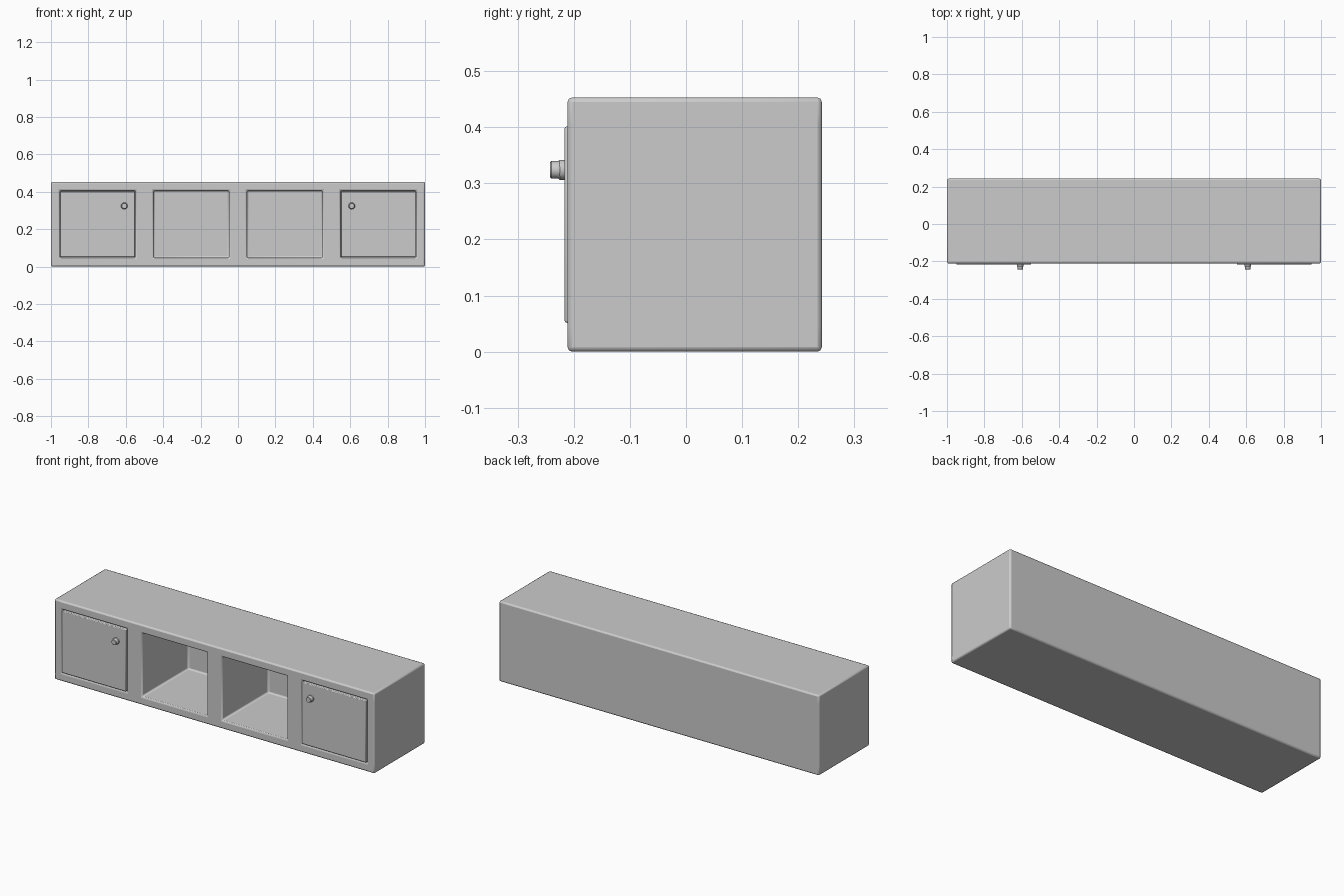
import bpy, bmesh, math

if "Cube" in bpy.data.objects:
    bpy.data.objects.remove(bpy.data.objects["Cube"])

FRONT, BACK, HEIGHT = -0.211, 0.242, 0.453
INNER_BACK = 0.2
MID_Z = HEIGHT / 2


def finish(name, bm, bevel, segments=2):
    bmesh.ops.recalc_face_normals(bm, faces=bm.faces)
    mesh = bpy.data.meshes.new(name)
    bm.to_mesh(mesh)
    bm.free()
    obj = bpy.data.objects.new(name, mesh)
    bpy.context.collection.objects.link(obj)
    if bevel:
        mod = obj.modifiers.new("edge_bevel", 'BEVEL')
        mod.width, mod.segments, mod.limit_method = bevel, segments, 'ANGLE'
    bpy.ops.object.select_all(action='DESELECT')
    obj.select_set(True)
    bpy.context.view_layer.objects.active = obj
    bpy.ops.object.shade_smooth_by_angle(angle=math.radians(40))
    return obj


def box(name, x, y, z, bevel):
    bm = bmesh.new()
    bmesh.ops.create_cube(bm, size=1)
    for v in bm.verts:
        v.co = [lo + (c + 0.5) * (hi - lo) for c, (lo, hi) in zip(v.co, (x, y, z))]
    return finish(name, bm, bevel)


# Cabinet carcass: front grid with four openings pushed in, outline pulled back
xs = [-1, -0.952, -0.548, -0.452, -0.048, 0.048, 0.452, 0.548, 0.952, 1]
zs = [0, MID_Z - 0.179, MID_Z + 0.179, HEIGHT]
bm = bmesh.new()
grid = [[bm.verts.new((x, FRONT, z)) for z in zs] for x in xs]
openings = []
for i in range(len(xs) - 1):
    for j in range(3):
        face = bm.faces.new((grid[i][j], grid[i + 1][j], grid[i + 1][j + 1], grid[i][j + 1]))
        if i % 2 == 1 and j == 1:
            openings.append(face)
rim = [e for e in bm.edges if e.is_boundary]
outer = bmesh.ops.extrude_edge_only(bm, edges=rim)["geom"]
for v in (g for g in outer if isinstance(g, bmesh.types.BMVert)):
    v.co.y = BACK
bmesh.ops.contextual_create(bm, geom=[g for g in outer if isinstance(g, bmesh.types.BMEdge)])
for face in bmesh.ops.extrude_discrete_faces(bm, faces=openings)["faces"]:
    # walls of one compartment
    for v in face.verts:
        v.co.y = INNER_BACK
finish("cabinet_body", bm, 0.008)

# Doors and turned knobs, mirrored left and right
profile = [(0, -0.242), (0.0135, -0.242), (0.0155, -0.240), (0.0155, -0.228),
           (0.0165, -0.2265), (0.018, -0.225), (0.018, -0.216), (0, -0.212)]
for side, s in (("left", -1), ("right", 1)):
    box(side + "_door", (s * 0.75 - 0.2, s * 0.75 + 0.2), (-0.2165, -0.19),
        (MID_Z - 0.175, MID_Z + 0.175), 0.004)
    bm = bmesh.new()
    cx, cz = s * 0.608, 0.324
    verts = [bm.verts.new((cx + r, y, cz)) for r, y in profile]
    edges = [bm.edges.new(p) for p in zip(verts, verts[1:])]
    bmesh.ops.spin(bm, geom=verts + edges, cent=(cx, 0, cz), axis=(0, 1, 0),
                   angle=math.tau, steps=20)
    bmesh.ops.remove_doubles(bm, verts=bm.verts, dist=0.0001)
    finish(side + "_knob", bm, 0)
